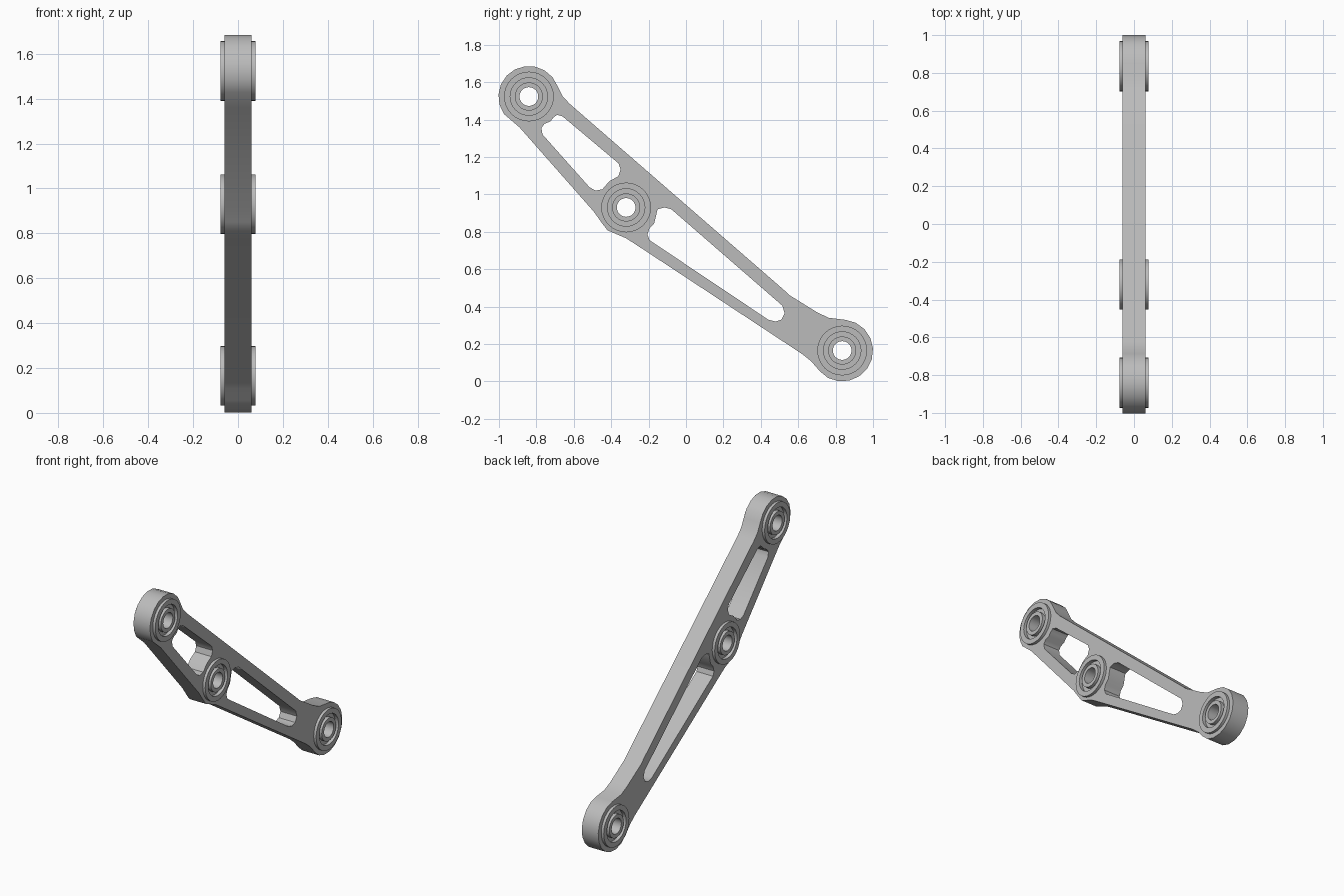
import bpy, bmesh, math

if "Cube" in bpy.data.objects:
    bpy.data.objects.remove(bpy.data.objects["Cube"])

steel = bpy.data.materials.new("grey_metal")
steel.diffuse_color = (0.5, 0.5, 0.5, 1)
steel.use_nodes = True
steel.node_tree.nodes["Principled BSDF"].inputs["Base Color"].default_value = steel.diffuse_color

TOP, MID, LOW = (-0.84, 1.523), (-0.32, 0.93), (0.835, 0.165)
ROT = (math.pi / 2, 0, math.pi / 2)   # profile x -> world y, profile y -> world z


def arc(c, r, a0, a1, n):
    """Points on a circle from a0 to a1 degrees, both included."""
    angles = [math.radians(a0 + (a1 - a0) * i / n) for i in range(n + 1)]
    return [(c[0] + r * math.cos(a), c[1] + r * math.sin(a)) for a in angles]


def finish(obj):
    bpy.ops.object.select_all(action='DESELECT')
    bpy.context.view_layer.objects.active = obj
    obj.select_set(True)
    bpy.ops.object.transform_apply(location=True, rotation=True, scale=True)
    bpy.ops.object.shade_smooth_by_angle(angle=math.radians(35))


# Arm outline: clockwise from the upper eye, along the top edge, round the lower eye
outline = arc(TOP, 0.163, 215, 20, 10)
outline += [(-0.66, 1.525), (-0.623, 1.485), (0.52, 0.492), (0.555, 0.46),
            (0.64, 0.407), (0.70, 0.37), (0.762, 0.34)]
outline += arc(LOW, 0.165, 84, -117, 10)
outline += [(0.715, 0.055), (0.67, 0.107), (0.623, 0.145), (-0.27, 0.733),
            (-0.32, 0.765), (-0.42, 0.808), (-0.452, 0.85), (-0.495, 0.91),
            (-0.89, 1.358)]

# Lightening windows
upper_window = [(-0.69, 1.425), (-0.66, 1.417), (-0.36, 1.165), (-0.35, 1.133),
                (-0.362, 1.097), (-0.41, 1.07), (-0.447, 1.027), (-0.484, 1.02),
                (-0.516, 1.038), (-0.767, 1.32), (-0.773, 1.355),
                (-0.757, 1.377), (-0.725, 1.39), (-0.71, 1.41)]
lower_window = [(-0.152, 0.92), (-0.115, 0.93), (-0.078, 0.92), (0.515, 0.405),
                (0.527, 0.365), (0.51, 0.33), (0.478, 0.32), (0.44, 0.33),
                (-0.195, 0.755), (-0.206, 0.785), (-0.195, 0.82), (-0.17, 0.845)]
bores = [arc(c, 0.12, 0, 345, 23) for c in (TOP, MID, LOW)]

# Arm plate: filled curve with holes, extruded both ways
curve = bpy.data.curves.new("arm_plate", 'CURVE')
curve.dimensions, curve.fill_mode, curve.extrude = '2D', 'BOTH', 0.06
for points in [outline, upper_window, lower_window] + bores:
    spline = curve.splines.new('POLY')
    spline.points.add(len(points) - 1)
    for p, (u, v) in zip(spline.points, points):
        p.co = (u, v, 0, 1)
    spline.use_cyclic_u = True
arm = bpy.data.objects.new("arm_plate", curve)
bpy.context.collection.objects.link(arm)
arm.rotation_euler = ROT
bpy.context.view_layer.objects.active = arm
arm.select_set(True)
bpy.ops.object.convert(target='MESH')
bm = bmesh.new()
bm.from_mesh(arm.data)
bmesh.ops.remove_doubles(bm, verts=bm.verts, dist=0.0005)
bmesh.ops.recalc_face_normals(bm, faces=bm.faces)
bm.to_mesh(arm.data)
bm.free()
arm.data.materials.clear()
arm.data.materials.append(steel)
finish(arm)

# Bushings: lathed section (radius, depth) with a groove on each side
half = [(0.05, 0.078), (0.075, 0.078), (0.075, 0.055), (0.10, 0.055),
        (0.10, 0.078), (0.133, 0.078)]
section = half + [(r, -d) for r, d in reversed(half)]
SEG = 32


def bushing(name, centre):
    bm = bmesh.new()
    rings = []
    for r, d in section:
        rings.append([bm.verts.new((u, v, d))
                      for u, v in arc((0, 0), r, 0, 360 - 360 / SEG, SEG - 1)])
    for i, a in enumerate(rings):
        b = rings[(i + 1) % len(rings)]
        for k in range(SEG):
            m = (k + 1) % SEG
            bm.faces.new((a[k], a[m], b[m], b[k]))
    bmesh.ops.recalc_face_normals(bm, faces=bm.faces)
    mesh = bpy.data.meshes.new(name)
    bm.to_mesh(mesh)
    bm.free()
    mesh.materials.append(steel)
    obj = bpy.data.objects.new(name, mesh)
    bpy.context.collection.objects.link(obj)
    obj.rotation_euler = ROT
    obj.location = (0, centre[0], centre[1])
    finish(obj)


bushing("upper_bushing", TOP)
bushing("middle_bushing", MID)
bushing("lower_bushing", LOW)
